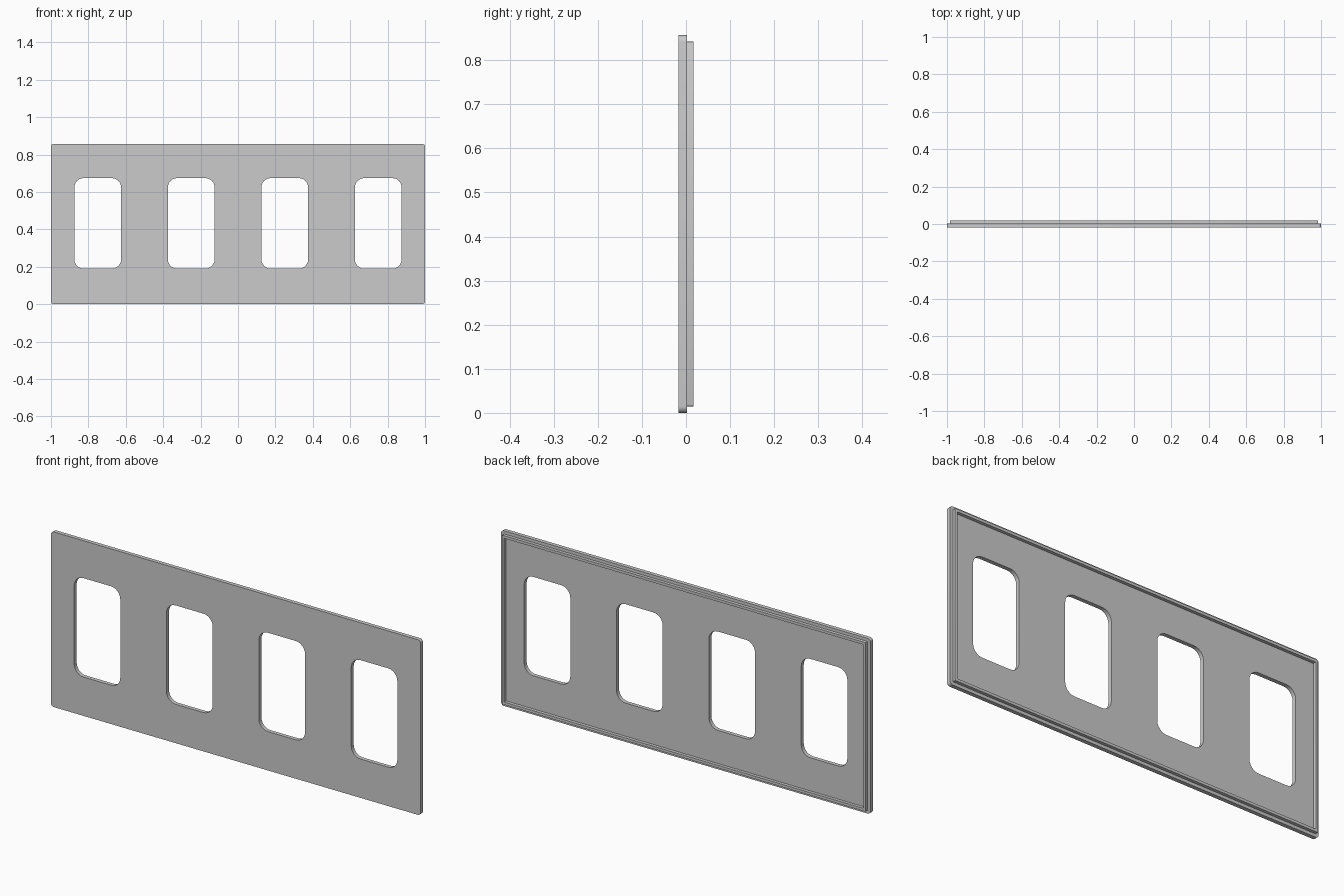
import bpy
from math import cos, sin, pi

if "Cube" in bpy.data.objects:
    bpy.data.objects.remove(bpy.data.objects["Cube"])

HEIGHT = 0.857
Y_FRONT, Y_STEP, Y_BACK = -0.0175, 0.002, 0.0175


def rounded_rect(cx, cz, w, h, r, steps=6):
    """Outline of a rectangle with rounded corners, counter-clockwise."""
    pts = []
    for k, (sx, sz) in enumerate([(1, 1), (-1, 1), (-1, -1), (1, -1)]):
        ox, oz = cx + sx * (w / 2 - r), cz + sz * (h / 2 - r)
        for i in range(steps + 1):
            a = (k + i / steps) * pi / 2
            pts.append((ox + r * cos(a), oz + r * sin(a)))
    return pts


def extruded_outline(name, loops, y0, y1):
    """Fill the first loop, leaving the others as holes, between y0 and y1."""
    curve = bpy.data.curves.new(name, 'CURVE')
    curve.dimensions = '2D'
    curve.fill_mode = 'BOTH'
    curve.extrude = (y1 - y0) / 2
    for loop in loops:
        spline = curve.splines.new('POLY')
        spline.points.add(len(loop) - 1)
        for point, (x, z) in zip(spline.points, loop):
            point.co = (x, z, 0, 1)
        spline.use_cyclic_u = True
    obj = bpy.data.objects.new(name, curve)
    bpy.context.collection.objects.link(obj)
    obj.rotation_euler.x = pi / 2
    obj.location.y = (y0 + y1) / 2
    bpy.ops.object.select_all(action='DESELECT')
    bpy.context.view_layer.objects.active = obj
    obj.select_set(True)
    bpy.ops.object.convert(target='MESH')
    bpy.ops.object.transform_apply(location=True, rotation=True, scale=True)
    bpy.ops.object.shade_smooth_by_angle()
    return bpy.context.object


mid = HEIGHT / 2

# Front plate with four rounded openings
openings = [rounded_rect(x, 0.432, 0.25, 0.484, 0.05)
            for x in (-0.75, -0.25, 0.25, 0.75)]
extruded_outline("face_plate",
                 [rounded_rect(0, mid, 2.0, HEIGHT, 0.015)] + openings,
                 Y_FRONT, Y_STEP)

# Narrow raised rim around the back, set in from the plate edge
extruded_outline("back_rim",
                 [rounded_rect(0, mid, 1.97, HEIGHT - 0.03, 0.004, 2),
                  rounded_rect(0, mid, 1.944, HEIGHT - 0.056, 0.002, 2)],
                 Y_STEP, Y_BACK)
